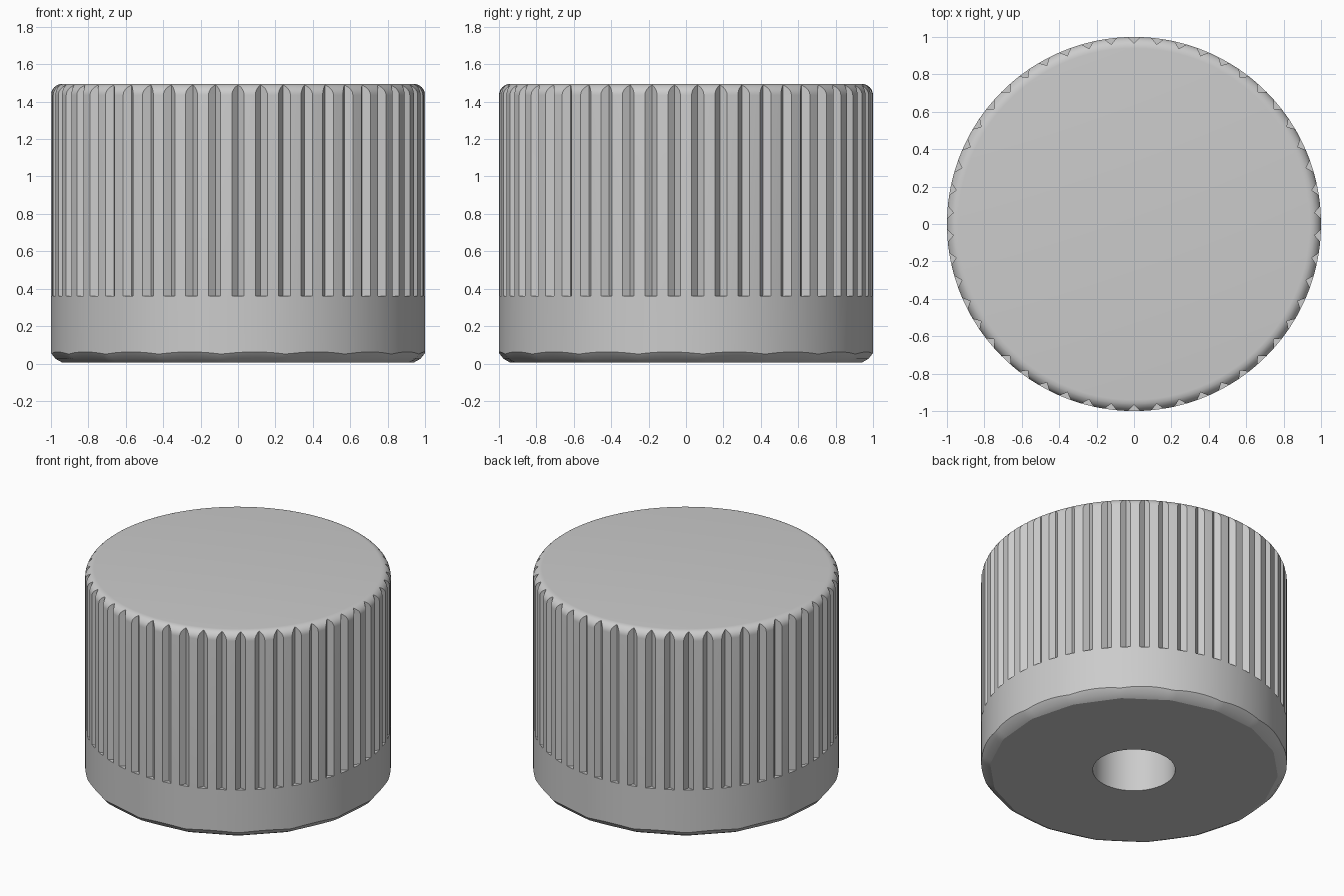
import bpy, bmesh, math

cube = bpy.data.objects.get("Cube")
if cube:
    bpy.data.objects.remove(cube, do_unlink=True)

GROOVES = 50
PITCH = 2 * math.pi / GROOVES
HALF_WIDTH = 0.033      # half the groove opening, in radians at radius 1
ROOT = 0.967            # radius of the groove bottom
TOP, FILLET = 1.495, 0.06
FACETS = 18             # coarse facets of the lower bevel

grey = bpy.data.materials.new("light grey")
grey.use_nodes = True
grey.diffuse_color = (0.6, 0.6, 0.6, 1)
grey.node_tree.nodes["Principled BSDF"].inputs["Base Color"].default_value = (0.6, 0.6, 0.6, 1)

bm = bmesh.new()


def facet(angle):
    """Radius factor of a regular polygon at this angle."""
    step = 2 * math.pi / FACETS
    local = (angle - math.pi / 4) % step - step / 2
    return math.cos(step / 2) / math.cos(local)


def ring(r, z, grooved=False, faceted=0, wobble=0):
    """One loop of four points per pitch: groove edge, root, edge, land middle."""
    half = HALF_WIDTH
    root = r
    if grooved:
        half *= max(0, (r - ROOT) / (1 - ROOT))
        root = min(r, ROOT)
    verts = []
    for i in range(GROOVES):
        centre = math.pi / 2 + i * PITCH
        for offset, radius in ((-half, r), (0, root), (half, r), (PITCH / 2, r)):
            a = centre + offset
            f = facet(a)
            radius *= 1 - faceted * (1 - f)
            verts.append(bm.verts.new((radius * math.cos(a), radius * math.sin(a),
                                       z + wobble * (1 - f))))
    return verts


# Loops from the blind bore, over the base and up the wall to the crown
loops = [
    ring(0.27, 1.0),
    ring(0.27, 0.005),
    ring(0.945, 0.005, faceted=1),
    ring(0.98, 0.025, faceted=0.7),
    ring(1, 0.05, wobble=0.8),
    ring(1, 0.36),
    ring(1, 0.36, grooved=True),
]
for k in range(9):
    t = math.pi / 2 * k / 8
    loops.append(ring(1 - FILLET + FILLET * math.cos(t),
                      TOP - FILLET + FILLET * math.sin(t), grooved=True))
# Extra loop exactly where each groove runs out on the rounded rim
end = math.acos((ROOT - 1 + FILLET) / FILLET)
loops.append(ring(ROOT, TOP - FILLET + FILLET * math.sin(end), grooved=True))
loops = loops[:7] + sorted(loops[7:], key=lambda lp: lp[0].co.z)

for low, high in zip(loops, loops[1:]):
    n = len(low)
    for i in range(n):
        j = (i + 1) % n
        bm.faces.new((low[i], low[j], high[j], high[i]))
bm.faces.new(loops[-1])
bm.faces.new(list(reversed(loops[0])))

# Fuse the points where grooves close up
bmesh.ops.remove_doubles(bm, verts=bm.verts, dist=1e-5)
bmesh.ops.recalc_face_normals(bm, faces=bm.faces)

mesh = bpy.data.meshes.new("knurled_knob")
bm.to_mesh(mesh)
bm.free()
mesh.materials.append(grey)
knob = bpy.data.objects.new("knurled_knob", mesh)
bpy.context.collection.objects.link(knob)
bpy.context.view_layer.objects.active = knob
knob.select_set(True)
bpy.ops.object.shade_smooth_by_angle(angle=math.radians(25))
